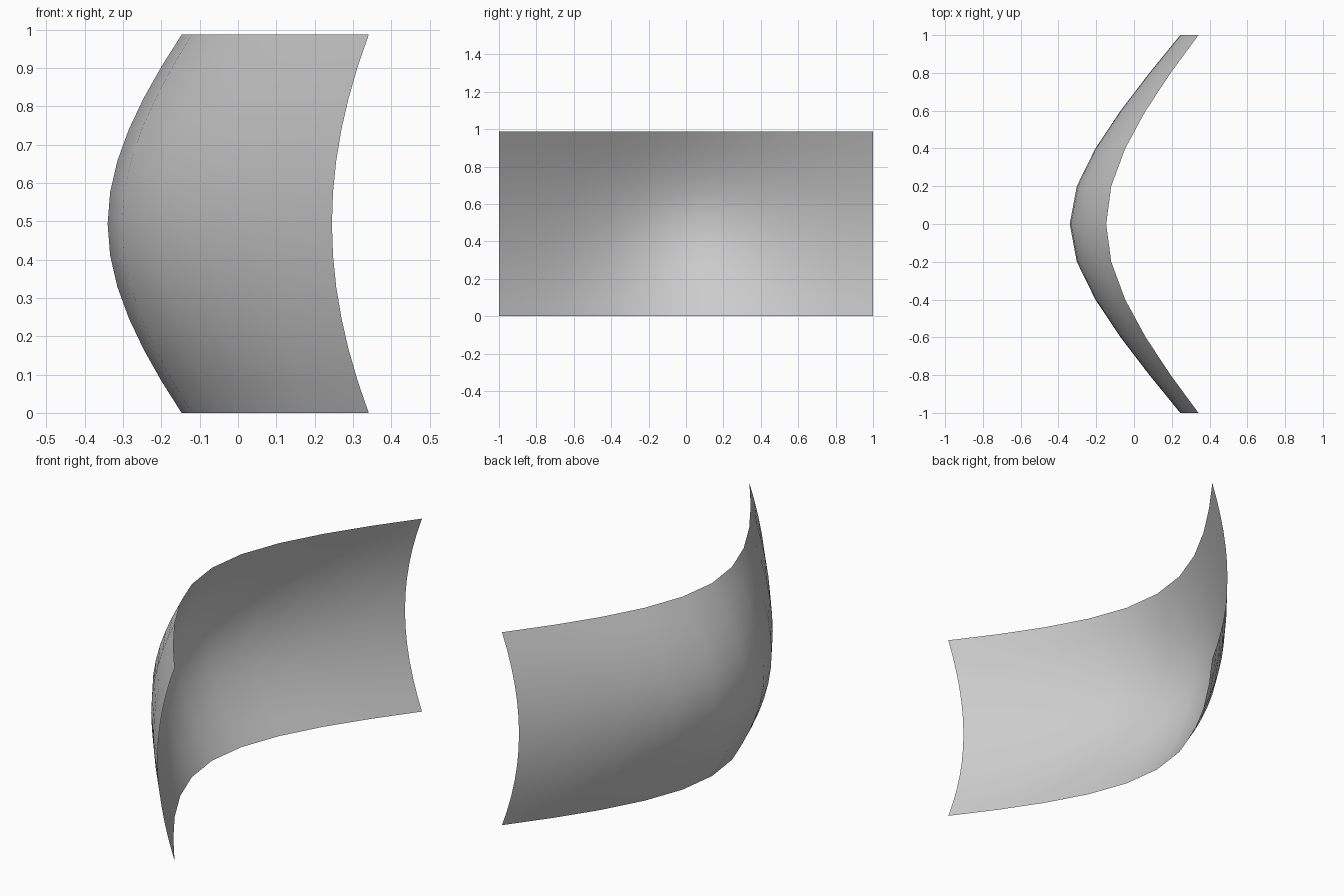
import bpy
from math import sqrt

if "Cube" in bpy.data.objects:
    bpy.data.objects.remove(bpy.data.objects["Cube"])

# Curved shell: a patch of one sheet of an elliptic hyperboloid opening to +x
HEIGHT = 0.987
A, X0 = 0.4352, -0.7755        # hyperbola scale and centre
KY, KZ = 4.5, 1.084            # growth along the width and the height

bpy.ops.mesh.primitive_grid_add(x_subdivisions=10, y_subdivisions=12, size=2)
shell = bpy.context.object
shell.name = "curved_shell"

# Bend the flat grid: its u runs along y, its v runs along z
for vert in shell.data.vertices:
    u, v = vert.co.x, vert.co.y
    vert.co = (X0 + A * sqrt(1 + KY * u * u + KZ * v * v),
               u,
               HEIGHT * (v + 1) / 2)
shell.data.update()

bpy.ops.object.shade_smooth()
